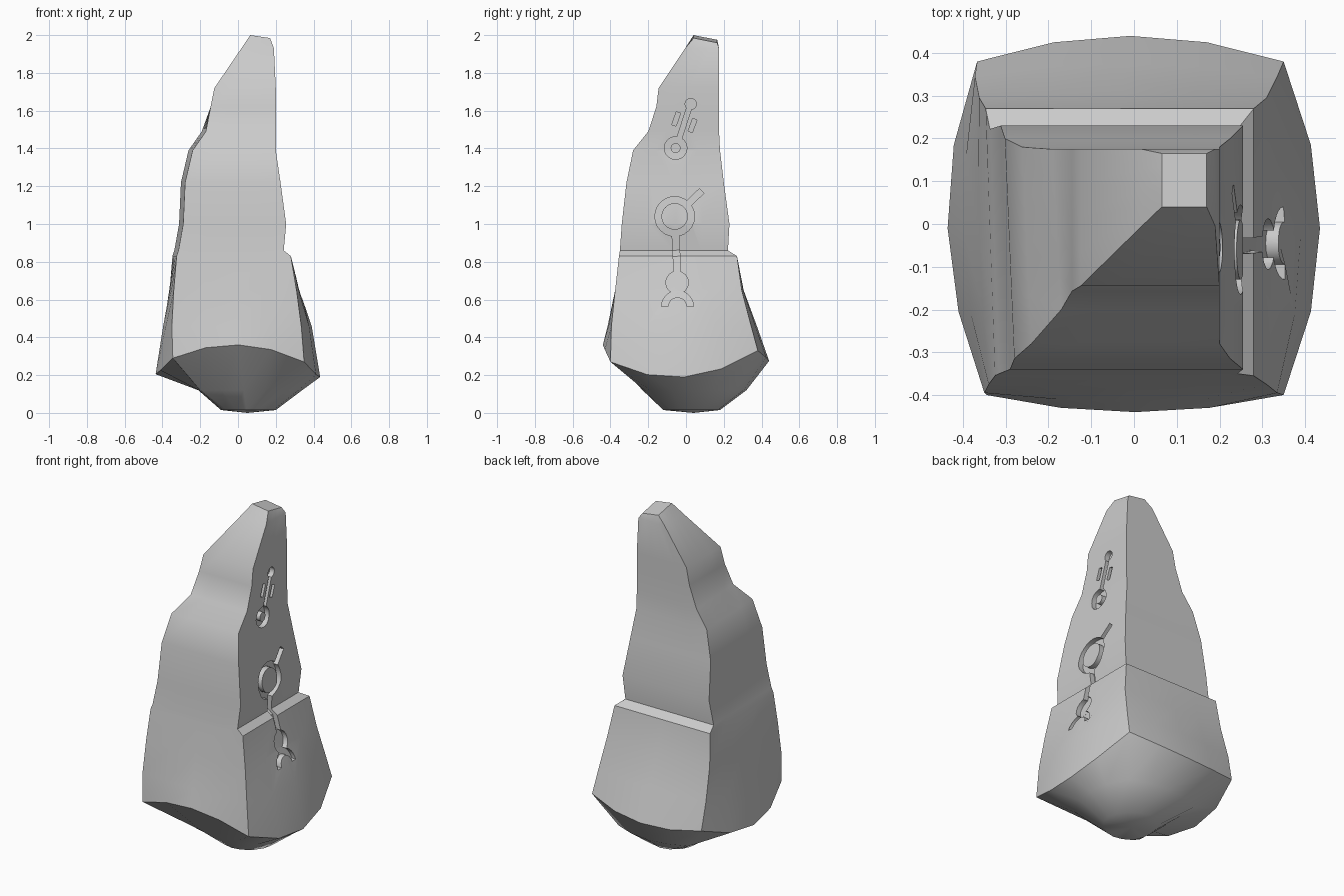
import bpy, bmesh, math
from mathutils import Vector

if "Cube" in bpy.data.objects:
    bpy.data.objects.remove(bpy.data.objects["Cube"])

SEG = 4  # edge segments on each of the four sides
# z, x left, x right, y front, y back, bulge (front, right, back, left)
LEVELS = [
    (0.015, -0.06, 0.15, -0.08, 0.13, (.04, .05, .05, .03)),
    (0.12, -0.20, 0.26, -0.19, 0.26, (.04, .08, .06, .01)),
    (0.30, -0.345, 0.35, -0.40, 0.38, (.04, .085, .06, .08)),
    (0.46, -0.35, 0.335, -0.395, 0.345, (.02, .055, .03, .035)),
    (0.65, -0.34, 0.31, -0.375, 0.295, (0, .015, .01, .01)),
    (0.83, -0.325, 0.28, -0.355, 0.27, (0, 0, 0, 0)),
    (0.86, -0.315, 0.242, -0.35, 0.222, (0, 0, 0, 0)),
    (1.00, -0.29, 0.255, -0.34, 0.23, (0, 0, 0, 0)),
    (1.22, -0.28, 0.225, -0.315, 0.20, (0, 0, 0, 0)),
    (1.39, -0.24, 0.20, -0.28, 0.18, (0, 0, 0, 0)),
    (1.49, -0.17, 0.20, -0.20, 0.175, (0, 0, 0, 0)),
    (1.62, -0.145, 0.20, -0.157, 0.175, (0, 0, 0, 0)),
    (1.72, -0.125, 0.20, -0.145, 0.175, (0, 0, 0, 0)),
    (1.93, 0.018, 0.19, -0.005, 0.175, (0, 0, 0, 0)),
    (2.00, 0.065, 0.17, 0.04, 0.165, (0, 0, 0, 0)),
]
RIM_CORNER_Z = (0.29, 0.27, 0.33, 0.30)
RIM_SAG = (0.08, -0.11, -0.04, -0.09)
NORMALS = ((0, -1), (1, 0), (0, 1), (-1, 0))


def ring(level):
    z, xl, xr, yf, yb, bulge = level
    skew = 0.022 if 0.2 < z < 1.6 else 0
    corners = [(xl, yf), (xr, yf), (xr, yb), (xl - skew, yb)]
    pts = []
    for s in range(4):
        (ax, ay), (bx, by) = corners[s], corners[(s + 1) % 4]
        for i in range(SEG):
            t = i / SEG
            arch = 4 * t * (1 - t)
            x = ax + (bx - ax) * t + NORMALS[s][0] * bulge[s] * arch
            y = ay + (by - ay) * t + NORMALS[s][1] * bulge[s] * arch
            pz = z
            if z == 0.30:    # wavy lower rim
                c0, c1 = RIM_CORNER_Z[s], RIM_CORNER_Z[(s + 1) % 4]
                pz = c0 + (c1 - c0) * t + RIM_SAG[s] * arch
            elif z == 2.00:  # tilted tip
                pz = 2 - 0.15 * (x - 0.065) - 0.2 * (y - 0.04)
            pts.append((x, y, pz))
    return pts


def finish(bm, name):
    bmesh.ops.recalc_face_normals(bm, faces=bm.faces)
    me = bpy.data.meshes.new(name)
    bm.to_mesh(me)
    bm.free()
    ob = bpy.data.objects.new(name, me)
    bpy.context.collection.objects.link(ob)
    return ob


# Standing stone body
bm = bmesh.new()
rows = [[bm.verts.new(p) for p in ring(l)] for l in LEVELS]
n = 4 * SEG
for a, b in zip(rows, rows[1:]):
    for i in range(n):
        j = (i + 1) % n
        bm.faces.new((a[i], a[j], b[j], b[i]))
foot = bm.verts.new((0.05, 0.04, 0))
for i in range(n):
    bm.faces.new((foot, rows[0][(i + 1) % n], rows[0][i]))
bm.faces.new(rows[-1])
stone = finish(bm, "standing_stone")


def surface_x(z):
    """x of the carved right side at height z"""
    for a, b in zip(LEVELS[2:], LEVELS[3:]):
        if z <= b[0]:
            t = (z - a[0]) / (b[0] - a[0])
            xa, xb = a[2] + a[5][1], b[2] + b[5][1]
            return xa + (xb - xa) * t
    return 0.17


def strip_cutter(left, right, closed=False):
    """solid between two (y, z) lines, its floor following the stone"""
    bm = bmesh.new()

    def pair(p):
        x = surface_x(p[1])
        return [bm.verts.new((x + d, p[0], p[1])) for d in (-0.03, 0.08)]
    secs = [pair(l) + pair(r)[::-1] for l, r in zip(left, right)]
    k = len(secs)
    for i in range(k if closed else k - 1):
        a, b = secs[i], secs[(i + 1) % k]
        for e in range(4):
            f = (e + 1) % 4
            bm.faces.new((a[e], a[f], b[f], b[e]))
    if not closed:
        bm.faces.new(secs[0])
        bm.faces.new(secs[-1])
    return finish(bm, "groove_cutter")


def line(pts, width):
    d = (Vector(pts[-1]) - Vector(pts[0])).normalized() * width / 2
    return strip_cutter([(y - d.y, z + d.x) for y, z in pts],
                        [(y + d.y, z - d.x) for y, z in pts])


def arc(y, z, r_in, r_out, a0=0, a1=360, steps=24):
    closed = a1 - a0 == 360
    ang = [math.radians(a0 + (a1 - a0) * i / steps)
           for i in range(steps if closed else steps + 1)]
    def at(r):
        return [(y + r * math.cos(a), z + r * math.sin(a)) for a in ang]
    return strip_cutter(at(r_in), at(r_out), closed)


def disc(y, z, r, steps=16):
    bm = bmesh.new()
    c = [bm.verts.new((surface_x(z) + d, y, z)) for d in (-0.03, 0.08)]
    rim = []
    for i in range(steps):
        a = math.tau * i / steps
        py, pz = y + r * math.cos(a), z + r * math.sin(a)
        rim.append([bm.verts.new((surface_x(pz) + d, py, pz)) for d in (-0.03, 0.08)])
    for i in range(steps):
        p, q = rim[i], rim[(i + 1) % steps]
        bm.faces.new((p[0], q[0], q[1], p[1]))
        bm.faces.new((c[0], q[0], p[0]))
        bm.faces.new((c[1], p[1], q[1]))
    return finish(bm, "groove_cutter")


# Carved grooves: upper sign, middle ring, lower fork
cutters = [
    disc(0.025, 1.635, 0.03),
    line([(0.02, 1.625), (-0.04, 1.44)], 0.026),
    arc(-0.055, 1.402, 0.026, 0.06),
    line([(-0.064, 1.522), (-0.04, 1.59)], 0.024),
    line([(0.022, 1.488), (0.047, 1.555)], 0.024),
    arc(-0.06, 1.04, 0.07, 0.105),
    line([(0.01, 1.105), (0.083, 1.175)], 0.034),
    line([(-0.056, 0.95), (-0.052, 0.861), (-0.05, 0.829), (-0.046, 0.72)], 0.036),
    disc(-0.047, 0.69, 0.06),
    arc(-0.045, 0.562, 0.05, 0.085, 0, 180, 14),
]
bpy.context.view_layer.objects.active = stone
stone.select_set(True)
for c in cutters:
    c.hide_render = True
    mod = stone.modifiers.new("carve", 'BOOLEAN')
    mod.operation, mod.solver, mod.object = 'DIFFERENCE', 'EXACT', c
    bpy.ops.object.modifier_apply(modifier=mod.name)
    bpy.data.objects.remove(c)

bpy.ops.object.shade_smooth_by_angle(angle=math.radians(32))
